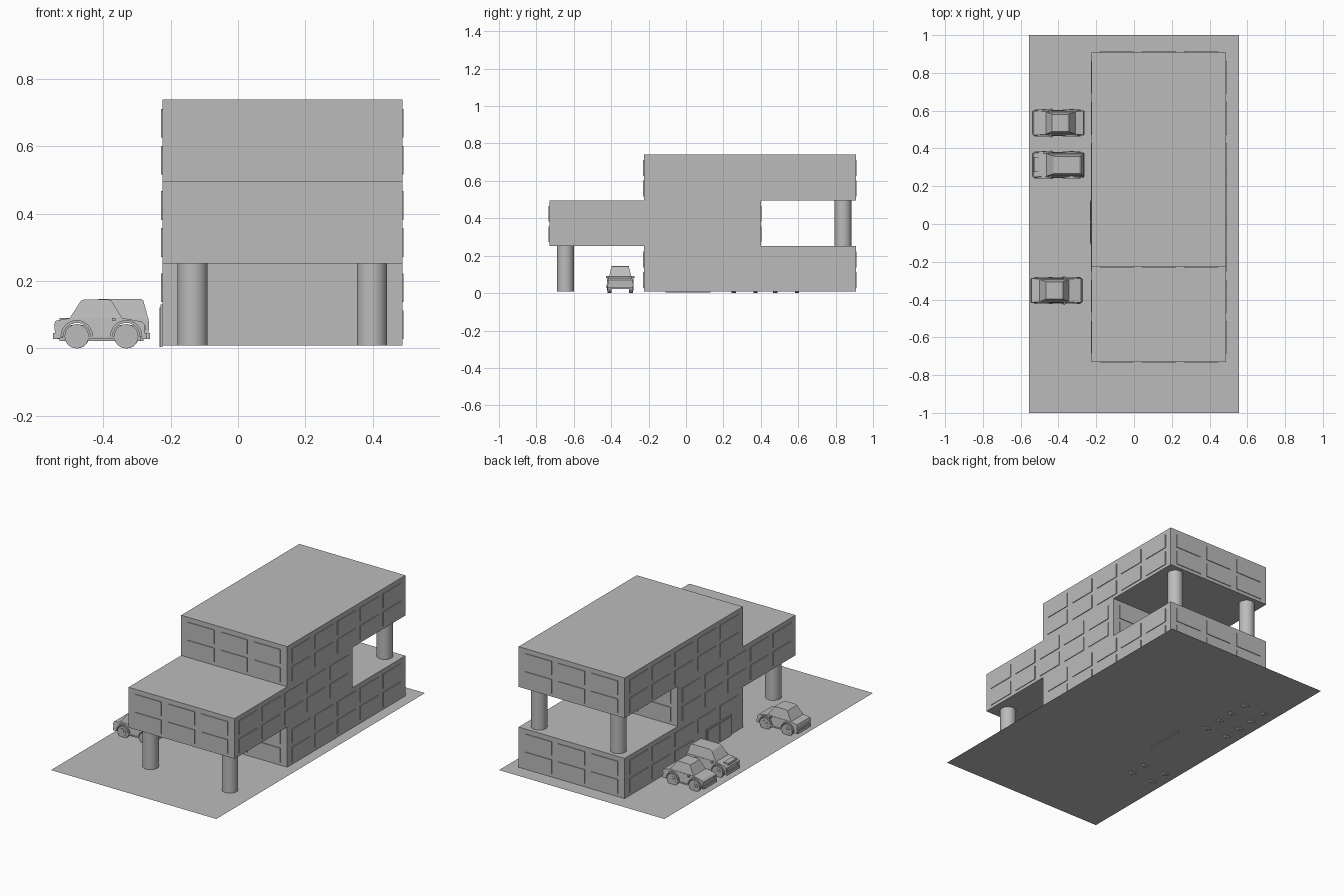
import bpy, bmesh, math
from mathutils import Matrix

if "Cube" in bpy.data.objects:
    bpy.data.objects.remove(bpy.data.objects["Cube"])

grey = bpy.data.materials.new("plain grey")
grey.diffuse_color = (0.5, 0.5, 0.5, 1)
grey.use_nodes = True
grey.node_tree.nodes["Principled BSDF"].inputs["Base Color"].default_value = grey.diffuse_color


def finish(name, bm, mat=None, smooth=False):
    bmesh.ops.recalc_face_normals(bm, faces=bm.faces)
    if mat:
        bm.transform(mat)
    me = bpy.data.meshes.new(name)
    bm.to_mesh(me)
    bm.free()
    me.materials.append(grey)
    ob = bpy.data.objects.new(name, me)
    bpy.context.collection.objects.link(ob)
    if smooth:
        bpy.ops.object.select_all(action='DESELECT')
        ob.select_set(True)
        bpy.context.view_layer.objects.active = ob
        bpy.ops.object.shade_smooth_by_angle(angle=math.radians(35))
    return ob


def add_box(bm, x0, x1, y0, y1, z0, z1):
    m = Matrix.Translation(((x0 + x1) / 2, (y0 + y1) / 2, (z0 + z1) / 2)) @ \
        Matrix.Diagonal((x1 - x0, y1 - y0, z1 - z0, 1))
    bmesh.ops.create_cube(bm, size=1, matrix=m)


def box(name, *dims, mat=None):
    bm = bmesh.new()
    add_box(bm, *dims)
    return finish(name, bm, mat)


def add_cyl(bm, loc, r, depth, axis='Z', seg=32):
    m = Matrix.Translation(loc)
    if axis == 'Y':
        m = m @ Matrix.Rotation(math.pi / 2, 4, 'X')
    bmesh.ops.create_cone(bm, cap_ends=True, segments=seg, radius1=r, radius2=r,
                          depth=depth, matrix=m)


def add_prism(bm, pts, ya, yb):
    """Side profile (x, z) spanned from ya(z) to yb(z) across the width."""
    a = [bm.verts.new((x, ya(z), z)) for x, z in pts]
    b = [bm.verts.new((x, yb(z), z)) for x, z in pts]
    n = len(pts)
    bm.faces.new(a)
    bm.faces.new(b[::-1])
    for i in range(n):
        bm.faces.new((a[i], b[i], b[(i + 1) % n], a[(i + 1) % n]))


# ---- site slab
G = 0.008
bm = bmesh.new()
bm.faces.new([bm.verts.new((x, y, G)) for x, y in
              ((-.555, -1), (.555, -1), (.555, 1), (-.555, 1))])
finish("site_slab", bm)

# ---- three stacked storeys with window plates
X0, X1 = -0.224, 0.488
W, T = 0.176, 0.004
DOOR = (-0.11, 0.13)


def spans(a, b, n):
    gap = 0.044
    pitch = (b - a - gap) / n
    return [(a + gap + i * pitch, a + (i + 1) * pitch) for i in range(n)]


def storey(name, y0, y1, z0, z1, has_door=False):
    box(name, X0, X1, y0, y1, z0, z1)
    bm = bmesh.new()
    for r, dz in enumerate((0.02, 0.13)):
        za, zb = z0 + dz, z0 + dz + 0.085
        for a, b in spans(X0, X1, 3):
            add_box(bm, a, b, y0 - T, y0, za, zb)
            add_box(bm, a, b, y1, y1 + T, za, zb)
        for a, b in spans(y0, y1, 5):
            add_box(bm, X1, X1 + T, a, b, za, zb)
            if has_door and r == 0 and a < DOOR[1] and b > DOOR[0]:
                continue
            add_box(bm, X0 - T, X0, a, b, za, zb)
    finish(name + "_windows", bm)


storey("lower_storey", -0.225, 0.908, G, 0.252, True)
storey("middle_storey", -0.73, 0.40, 0.252, 0.496)
storey("upper_storey", -0.225, 0.908, 0.496, 0.74)

# ---- double door on the left wall
bm = bmesh.new()
add_box(bm, X0 - 0.006, X0, *DOOR, 0.004, 0.13)
for a, b in ((DOOR[0] + .01, .006), (.014, DOOR[1] - .01)):
    add_box(bm, X0 - 0.009, X0 - 0.005, a, b, 0.004, 0.122)
finish("double_door", bm)

# ---- round columns
for x in (-0.135, 0.398):
    for label, y, z0, z1 in (("front", -0.645, G, 0.252), ("back", 0.84, 0.252, 0.496)):
        bm = bmesh.new()
        add_cyl(bm, (x, y, (z0 + z1) / 2), 0.045, z1 - z0, seg=40)
        finish(label + "_column", bm, smooth=True)


# ---- parked cars, nose towards -x
WHEELS = (-0.078, 0.069)


def arc(cx, r, a0, a1, n=12):
    return [(cx + r * math.cos(math.radians(a0 + (a1 - a0) * i / n)),
             0.036 + r * math.sin(math.radians(a0 + (a1 - a0) * i / n))) for i in range(n + 1)]


def car(name, x, y, cabin, tail, turn=0):
    m = Matrix.Translation((x, y, 0)) @ Matrix.Rotation(turn, 4, 'Z')
    # body with wheel arches
    prof = [(-.132, .03)] + arc(WHEELS[0], .041, 188, -8) + arc(WHEELS[1], .041, 188, -8)
    prof += [(.132, .03)] + tail + [(-.068, .09), (-.124, .08), (-.134, .07)]
    half = lambda z: 0.066 - max(0, z - .07) * 0.25
    bm = bmesh.new()
    add_prism(bm, prof, lambda z: -half(z), half)
    finish(name + "_body", bm, m)
    # tapered cabin
    taper = lambda z: 0.060 - (z - .085) * 0.24
    bm = bmesh.new()
    add_prism(bm, cabin, lambda z: -taper(z), taper)
    finish(name + "_cabin", bm, m)
    # underbody, bumpers, lamps, mirrors
    bm = bmesh.new()
    add_box(bm, -.12, .12, -.046, .046, .022, .07)
    for s in (-1, 1):
        add_box(bm, *sorted((s * .128, s * .139)), -.062, .062, .028, .046)
        add_box(bm, -.053, .042, *sorted((s * .060, s * .069)), .028, .036)
        add_box(bm, -.046, -.036, *sorted((s * .056, s * .076)), .081, .091)
        for e in (-1, 1):
            add_box(bm, *sorted((e * .13, e * .1355)), *sorted((s * .042, s * .06)), .055, .068)
    finish(name + "_trim", bm, m)
    # wheel arch flares
    bm = bmesh.new()
    for cx in WHEELS:
        ring = arc(cx, .048, 0, 180) + arc(cx, .040, 180, 0)
        for s in (-1, 1):
            add_prism(bm, ring, lambda z: s * .058, lambda z: s * .071)
    finish(name + "_fenders", bm, m)
    # wheels
    bm = bmesh.new()
    for cx in WHEELS:
        for s in (-1, 1):
            add_cyl(bm, (cx, s * .058, .036), .036, .022, 'Y', 28)
            add_cyl(bm, (cx, s * .059, .036), .022, .024, 'Y', 20)
            add_cyl(bm, (cx, s * .060, .036), .010, .025, 'Y', 12)
    finish(name + "_wheels", bm, m, smooth=True)


sedan = [(-.068, .085), (-.066, .09), (-.034, .142), (-.02, .146), (.045, .146),
         (.056, .142), (.09, .09), (.092, .085)]
sedan_tail = [(.136, .07), (.132, .082), (.09, .09)]
wagon = [(-.064, .085), (-.062, .09), (-.025, .142), (-.012, .147), (.11, .147),
         (.119, .142), (.133, .09), (.133, .085)]
wagon_tail = [(.136, .07), (.134, .09)]

car("back_sedan", -0.40, 0.535, sedan, sedan_tail)
car("wagon", -0.40, 0.313, wagon, wagon_tail)
car("front_sedan", -0.41, -0.352, sedan, sedan_tail, math.pi)
box("wagon_hood_scoop", -.53, -.497, .275, .351, .078, .091)
